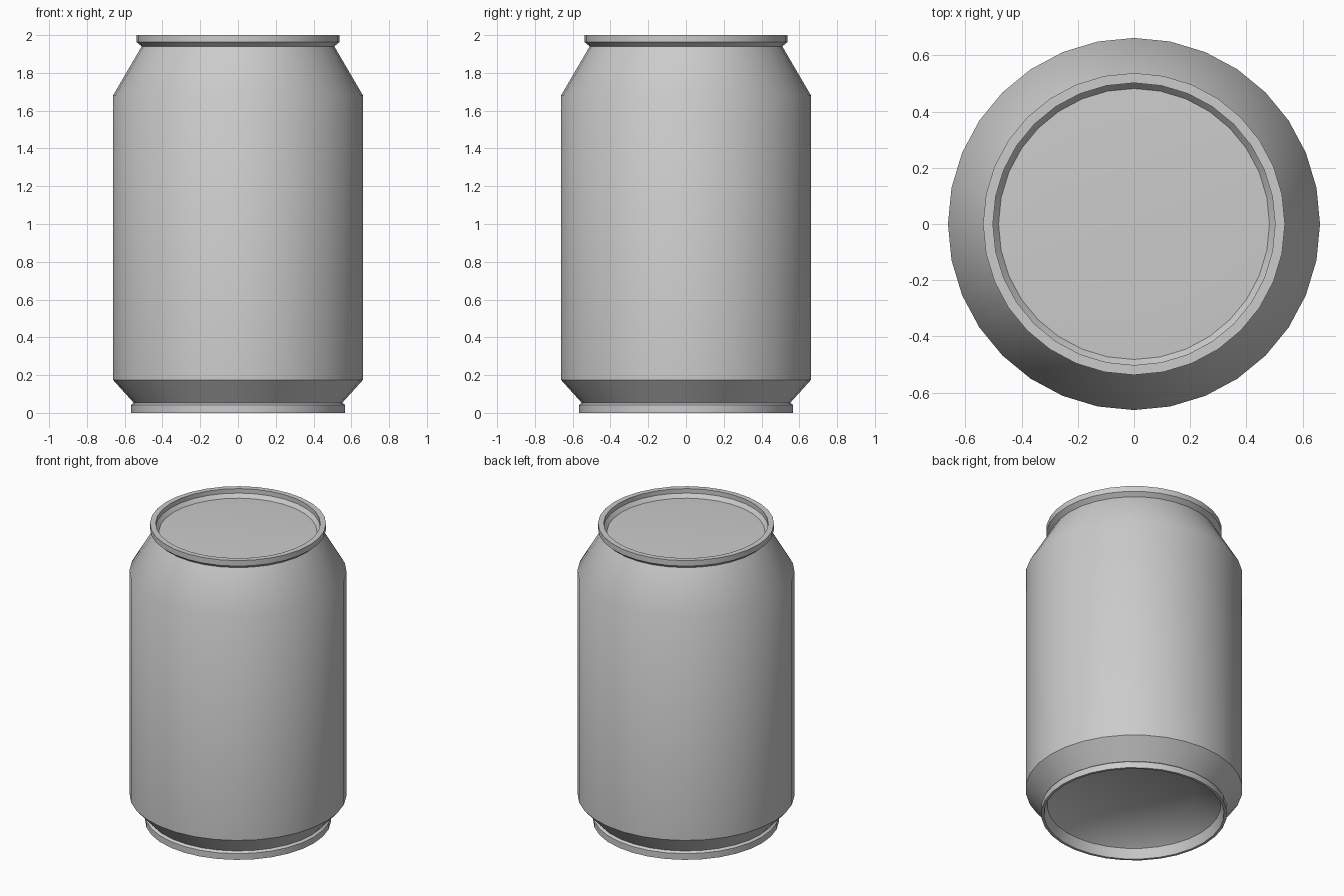
import bpy
import bmesh
from math import cos, sin, tau, radians

SIDES = 32

cube = bpy.data.objects.get("Cube")
if cube:
    bpy.data.objects.remove(cube, do_unlink=True)

metal = bpy.data.materials.new("grey_metal")
metal.use_nodes = True
GREY = (0.6, 0.6, 0.6, 1)
metal.diffuse_color = GREY
metal.node_tree.nodes["Principled BSDF"].inputs["Base Color"].default_value = GREY


def lathe(name, profile, cap=False):
    """Revolve (radius, z) points around z; the profile runs so that faces
    point to its right. cap closes the last ring with one flat face."""
    bm = bmesh.new()
    rings = [[bm.verts.new((r * cos(tau * i / SIDES), r * sin(tau * i / SIDES), z))
              for i in range(SIDES)] for r, z in profile]
    for low, high in zip(rings, rings[1:]):
        for i in range(SIDES):
            j = (i + 1) % SIDES
            bm.faces.new((low[i], low[j], high[j], high[i]))
    if cap:
        bm.faces.new(rings[-1])
    mesh = bpy.data.meshes.new(name)
    bm.to_mesh(mesh)
    bm.free()
    mesh.materials.append(metal)
    obj = bpy.data.objects.new(name, mesh)
    bpy.context.collection.objects.link(obj)
    bpy.ops.object.select_all(action="DESELECT")
    obj.select_set(True)
    bpy.context.view_layer.objects.active = obj
    bpy.ops.object.shade_smooth_by_angle(angle=radians(35))
    return obj


# Lower bevel, straight wall and sloping shoulder
lathe("can_body", [(0.552, 0.053), (0.662, 0.175), (0.662, 1.68), (0.51, 1.94)])

# Rolled lip around the top, down to the edge of the lid
lathe("top_rim", [(0.51, 1.94), (0.537, 1.963), (0.537, 2.0), (0.502, 2.0),
                  (0.502, 1.97), (0.482, 1.945)])

# Recessed, very slightly domed lid
lathe("lid", [(0.482, 1.945), (0.32, 1.953)], cap=True)

# Foot ring
lathe("foot_ring", [(0.53, 0.063), (0.55, 0), (0.567, 0), (0.567, 0.042),
                    (0.552, 0.053)])

# Hollow underside, facing down
underside = lathe("underside", [(0.53, 0.063), (0.378, 0.158)], cap=True)
underside.data.flip_normals()
